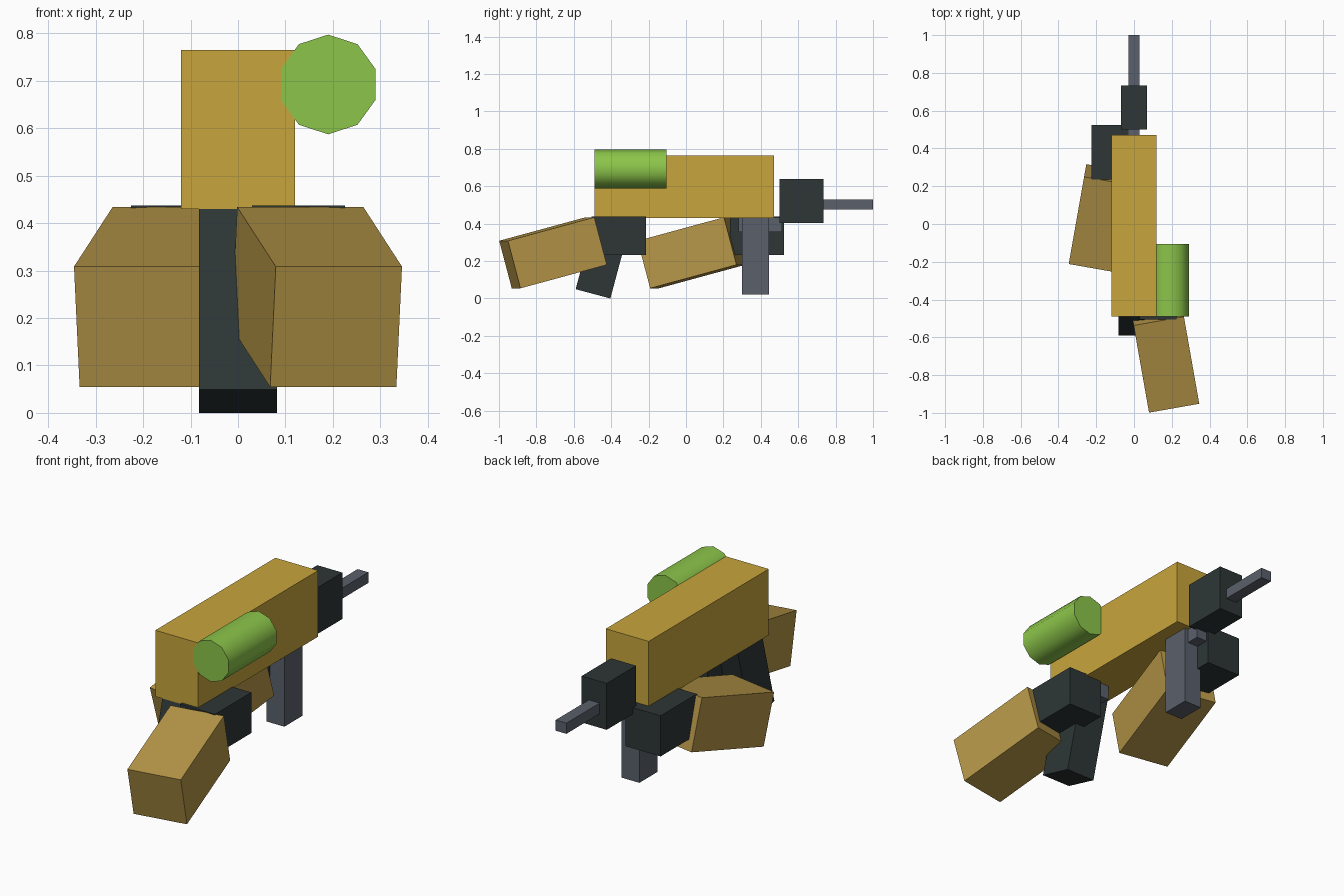
import bpy
from math import radians, pi

if "Cube" in bpy.data.objects:
    bpy.data.objects.remove(bpy.data.objects["Cube"], do_unlink=True)


def material(name, *rgb):
    linear = [((c / 255 + 0.055) / 1.055) ** 2.4 for c in rgb] + [1]
    mat = bpy.data.materials.new(name)
    mat.use_nodes = True
    mat.diffuse_color = linear
    mat.node_tree.nodes["Principled BSDF"].inputs["Base Color"].default_value = linear
    return mat


gold = material("gold", 200, 165, 60)
tan = material("tan", 182, 150, 72)
charcoal = material("charcoal", 46, 54, 54)
steel = material("steel", 90, 96, 107)
lime = material("lime", 140, 197, 74)


def box(name, mat, center, size, rotation=(0, 0, 0)):
    bpy.ops.mesh.primitive_cube_add(size=1, location=center,
                                    rotation=[radians(a) for a in rotation])
    obj = bpy.context.object
    obj.name = name
    obj.scale = size
    bpy.ops.object.transform_apply(location=False, rotation=False, scale=True)
    obj.data.materials.append(mat)
    return obj


# Main body, muzzle and barrel
box("body", gold, (0, -0.01, 0.597), (0.24, 0.96, 0.335))
box("muzzle", charcoal, (0, 0.617, 0.522), (0.14, 0.235, 0.235))
box("barrel", steel, (0, 0.84, 0.502), (0.06, 0.32, 0.054))

# Magazine and slanted grip
box("magazine", steel, (0, 0.372, 0.23), (0.10, 0.145, 0.42))
box("grip", charcoal, (0, -0.439, 0.242), (0.164, 0.192, 0.45), (-15, 0, 0))

# Canister on the side, a ten-sided cylinder with a corner at the top
bpy.ops.mesh.primitive_cylinder_add(vertices=10, radius=0.105, depth=0.385,
                                    location=(0.19, -0.2975, 0.692),
                                    rotation=(pi / 2, 0, 0))
canister = bpy.context.object
canister.name = "canister"
canister.data.materials.append(lime)
bpy.ops.object.shade_smooth_by_angle(angle=radians(40))

# Two mirrored hands with thumbs and sleeves, one set further along
for label, side, shift in (("rear", 1, 0), ("fore", -1, 0.74)):
    box(label + "_hand", charcoal, (side * 0.1275, shift - 0.36, 0.334),
        (0.195, 0.29, 0.206))
    box(label + "_thumb", steel, (0, shift - 0.343, 0.394), (0.06, 0.23, 0.076))
    box(label + "_sleeve", tan, (side * 0.166, shift - 0.711, 0.244),
        (0.27, 0.485, 0.263), (15, 0, side * 10))
